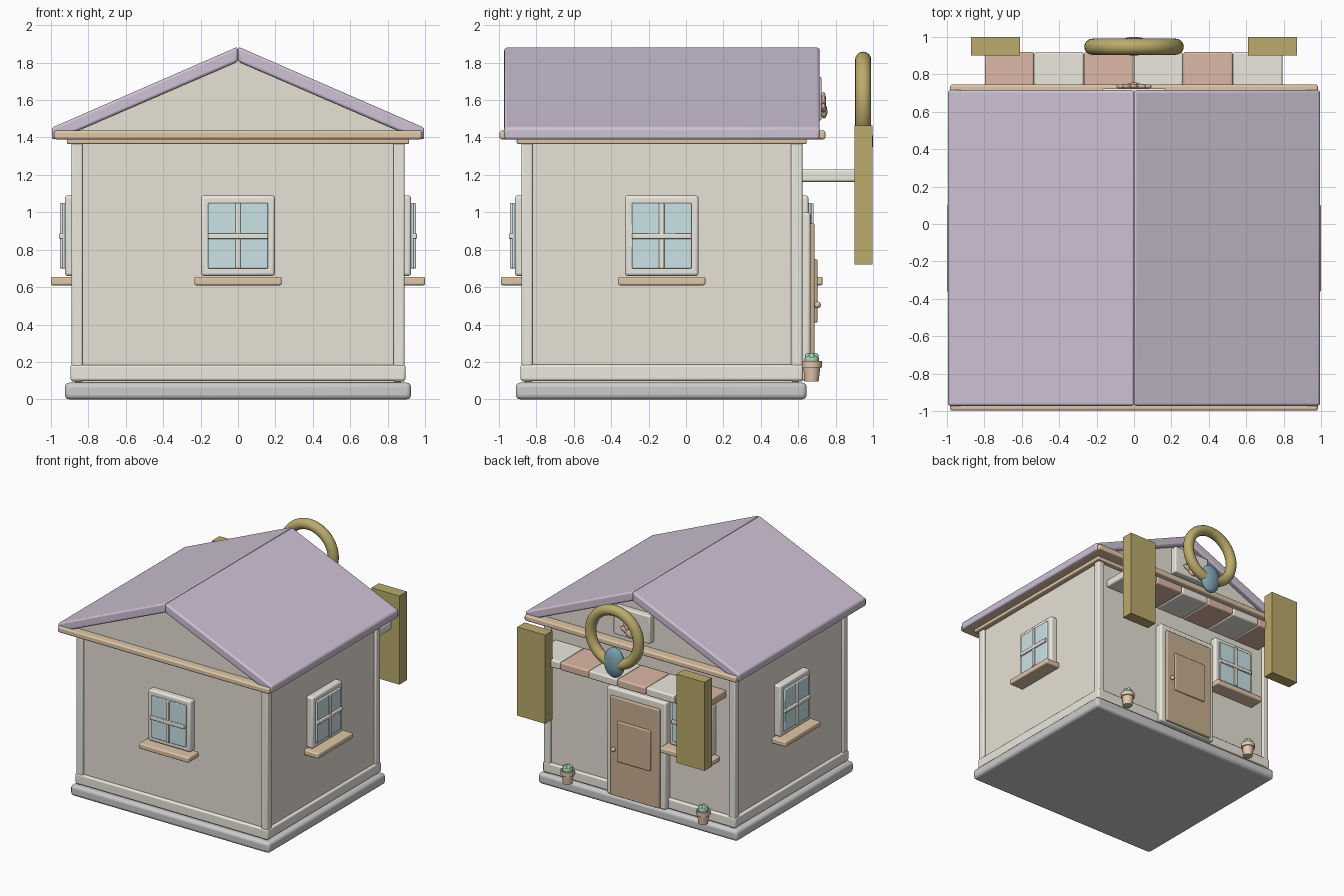
import bpy, bmesh, math
from mathutils import Matrix, Vector

if "Cube" in bpy.data.objects:
    bpy.data.objects.remove(bpy.data.objects["Cube"])

COLORS = {
    "cream": (0.80, 0.76, 0.67), "trim": (0.84, 0.81, 0.73), "tan": (0.74, 0.57, 0.39),
    "wood": (0.58, 0.43, 0.28), "lilac": (0.62, 0.54, 0.67), "stone": (0.55, 0.57, 0.58),
    "glass": (0.60, 0.77, 0.81), "terracotta": (0.72, 0.48, 0.38), "olive": (0.50, 0.41, 0.15),
    "teal": (0.20, 0.36, 0.42), "green": (0.38, 0.66, 0.45), "clay": (0.78, 0.58, 0.42),
}
MATS = {}
for key, c in COLORS.items():
    MATS[key] = bpy.data.materials.new(key)
    MATS[key].diffuse_color = (*c, 1)


def finish(name, bm, color, bevel=0.0, smooth=True):
    bmesh.ops.recalc_face_normals(bm, faces=bm.faces)
    me = bpy.data.meshes.new(name)
    bm.to_mesh(me)
    bm.free()
    ob = bpy.data.objects.new(name, me)
    bpy.context.collection.objects.link(ob)
    me.materials.append(MATS[color])
    if bevel:
        m = ob.modifiers.new("Bevel", 'BEVEL')
        m.width, m.segments = bevel, 3
    if smooth:
        bpy.context.view_layer.objects.active = ob
        bpy.ops.object.select_all(action='DESELECT')
        ob.select_set(True)
        bpy.ops.object.shade_smooth_by_angle(angle=math.radians(35))
    return ob


def box(name, x, y, z, color, bevel=0.01, M=Matrix()):
    """Box from (min, max) ranges, placed by matrix M."""
    bm = bmesh.new()
    bmesh.ops.create_cube(bm, size=1)
    for v in bm.verts:
        p = [(a + b) / 2 + c * (b - a) for (a, b), c in zip((x, y, z), v.co)]
        v.co = M @ Vector(p)
    return finish(name, bm, color, bevel, smooth=bevel > 0)


def prism(name, profile, y0, y1, color, bevel=0.0):
    """Extrude an xz profile along y."""
    bm = bmesh.new()
    f = bm.faces.new([bm.verts.new((x, y0, z)) for x, z in profile])
    r = bmesh.ops.extrude_face_region(bm, geom=[f])
    vs = [g for g in r["geom"] if isinstance(g, bmesh.types.BMVert)]
    bmesh.ops.translate(bm, verts=vs, vec=(0, y1 - y0, 0))
    return finish(name, bm, color, bevel)


def revolve(name, profile, loc, color, steps=24):
    """Lathe an rz profile about z."""
    bm = bmesh.new()
    vs = [bm.verts.new((r, 0, z)) for r, z in profile]
    es = [bm.edges.new(p) for p in zip(vs, vs[1:])]
    bmesh.ops.spin(bm, geom=vs + es, axis=(0, 0, 1), cent=(0, 0, 0), angle=2 * math.pi, steps=steps)
    bmesh.ops.remove_doubles(bm, verts=bm.verts, dist=1e-5)
    bmesh.ops.translate(bm, verts=bm.verts, vec=loc)
    return finish(name, bm, color)


def ellipsoid(name, loc, radii, color, tilt=0.0):
    bm = bmesh.new()
    M = Matrix.Translation(loc) @ Matrix.Rotation(tilt, 4, 'Y') @ Matrix.Diagonal((*radii, 1))
    bmesh.ops.create_uvsphere(bm, u_segments=24, v_segments=14, radius=1, matrix=M)
    return finish(name, bm, color)


# foundation, walls, skirting and corner posts
box("foundation", (-.925, .925), (-.91, .645), (0, .09), "stone", .025)
box("walls", (-.87, .87), (-.86, .6), (.085, 1.4), "cream", 0)
box("skirting", (-.895, .895), (-.885, .625), (.1, .185), "trim", .012)
for sx in (-1, 1):
    for y in (-.85, .592):
        x = sx * .86
        box("corner_post", (x - .03, x + .03), (y - .03, y + .03), (.095, 1.38), "trim", .01)

# eaves
box("wall_top_trim", (-.915, .915), (-.905, .645), (1.365, 1.395), "tan", .008)
box("eaves_board", (-.983, .983), (-.997, .745), (1.39, 1.437), "tan", .012)

# gable ends and roof panels
for y0, y1 in ((-.93, -.89), (.63, .67)):
    prism("gable", [(-.93, 1.43), (.93, 1.43), (0, 1.83)], y0, y1, "cream")
for s in (-1, 1):
    prism("roof_panel", [(s * .001, 1.805), (s * .001, 1.885), (s * .995, 1.452), (s * .995, 1.388), (s * .95, 1.395)],
          -.972, .715, "lilac", .014)


def window(M):
    """Window facing -y with the wall plane at y = 0."""
    box("window_frame", (-.197, .197), (-.055, .02), (.66, 1.09), "trim", .015, M)
    box("window_glass", (-.16, .16), (-.07, -.03), (.7, 1.05), "glass", .006, M)
    box("window_mullion", (-.014, .014), (-.082, -.05), (.7, 1.05), "trim", .006, M)
    box("window_crossbar", (-.16, .16), (-.086, -.05), (.858, .888), "trim", .006, M)
    box("window_sill", (-.233, .233), (-.13, .01), (.61, .655), "tan", .01, M)


T, R = Matrix.Translation, Matrix.Rotation
window(T((0, -.86, 0)))
window(T((.87, -.13, 0)) @ R(math.pi / 2, 4, 'Z'))
window(T((-.87, -.13, 0)) @ R(-math.pi / 2, 4, 'Z'))
window(T((-.5, .6, 0)) @ R(math.pi, 4, 'Z'))

# door on the back wall
box("door_frame", (-.275, .275), (.59, .665), (.1, 1.0), "trim", .015)
box("door", (-.228, .228), (.64, .688), (.11, .94), "wood", .008)
box("door_panel", (-.155, .155), (.68, .703), (.41, .75), "wood", .008)
ellipsoid("door_knob", (.185, .703, .505), (.018, .018, .018), "tan")

# striped awning
for i in range(6):
    x = -.797 + i * .2655
    box("awning_tile", (x, x + .263), (.6, .92), (1.163, 1.23), ("terracotta", "trim")[i % 2], .012)

# floating blocks and ring with a teal bead
for s in (-1, 1):
    x = s * .74
    box("olive_block", (x - .13, x + .13), (.9, .998), (.72, 1.465), "olive", 0)
bpy.ops.mesh.primitive_torus_add(location=(0, .947, 1.593), rotation=(math.pi / 2, 0, 0), major_radius=.223,
                                 minor_radius=.043, major_segments=48, minor_segments=16)
ring = bpy.context.object
ring.name = "ring"
ring.data.materials.append(MATS["olive"])
bpy.ops.object.shade_smooth_by_angle(angle=math.radians(40))
ellipsoid("ring_bead", (0, .95, 1.38), (.092, .05, .125), "teal")

# gable plaque with a flower
box("plaque", (-.17, .17), (.65, .724), (1.49, 1.725), "trim", .01)
for a in (-75, -38, 0, 38, 75):
    t = math.radians(a)
    ellipsoid("flower_petal", (.05 * math.sin(t), .735, 1.545 + .05 * math.cos(t)), (.022, .014, .048), "terracotta", t)
ellipsoid("flower_base", (0, .738, 1.54), (.045, .018, .038), "clay")

# potted plants
pot = [(0, .095), (.037, .095), (.046, .17), (.055, .17), (.056, .205), (.045, .205), (.043, .19), (0, .19)]
for s in (-1, 1):
    revolve("flower_pot", pot, (s * .63, .672, 0), "clay")
    ellipsoid("pot_plant", (s * .63, .672, .21), (.04, .04, .034), "green")
    for k in range(5):
        a = k * math.tau / 5
        ellipsoid("pot_leaf", (s * .63 + .022 * math.cos(a), .672 + .022 * math.sin(a), .228), (.016, .016, .02), "green")

for m in bpy.data.materials:
    if m.users and not m.is_grease_pencil:
        m.use_nodes = True
        m.node_tree.nodes["Principled BSDF"].inputs["Base Color"].default_value = m.diffuse_color
